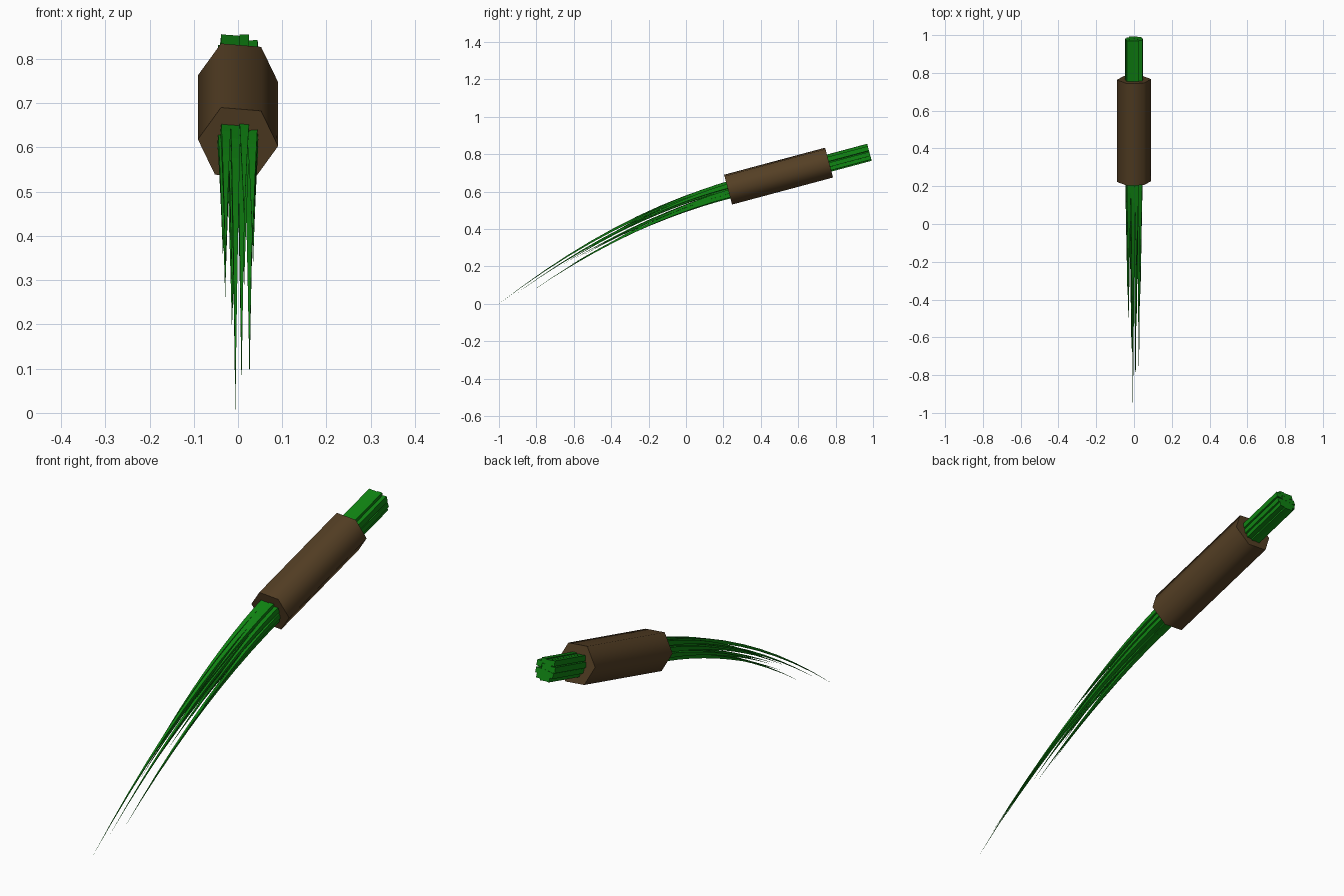
import bpy, bmesh, math, random
from mathutils import Vector

if "Cube" in bpy.data.objects:
    bpy.data.objects.remove(bpy.data.objects["Cube"])

random.seed(4)
TILT = math.radians(15)
SLOPE = math.tan(TILT)
X = Vector((1, 0, 0))


def material(name, rgb):
    m = bpy.data.materials.new(name)
    m.diffuse_color = (*rgb, 1)
    m.use_nodes = True
    m.node_tree.nodes["Principled BSDF"].inputs["Base Color"].default_value = m.diffuse_color
    return m


def axis_point(y):
    return Vector((0, y, 0.683 + (y - 0.495) * SLOPE))


def sweep(name, stations, sides, roll, mat):
    """Skin rings of (centre, slope angle, radius) into a closed solid."""
    bm = bmesh.new()
    rings = []
    for centre, ang, r in stations:
        n = Vector((0, -math.sin(ang), math.cos(ang)))
        rings.append([bm.verts.new(centre + r * (math.cos(a) * X + math.sin(a) * n))
                      for a in (roll + math.tau * i / sides for i in range(sides))])
    for a, b in zip(rings, rings[1:]):
        for i in range(sides):
            j = (i + 1) % sides
            bm.faces.new((a[i], a[j], b[j], b[i]))
    bm.faces.new(rings[0])
    bm.faces.new(rings[-1])
    bmesh.ops.recalc_face_normals(bm, faces=bm.faces)
    me = bpy.data.meshes.new(name)
    bm.to_mesh(me)
    bm.free()
    me.materials.append(mat)
    ob = bpy.data.objects.new(name, me)
    bpy.context.collection.objects.link(ob)
    return ob


brown = material("bark_brown", (0.09, 0.05, 0.018))
green = material("grass_green", (0.005, 0.23, 0.006))

# Hexagonal grip, smooth around with crisp ends
grip = sweep("grip", [(axis_point(y), TILT, 0.091) for y in (0.225, 0.765)],
             6, math.radians(-5), brown)
grip.select_set(True)
bpy.context.view_layer.objects.active = grip
bpy.ops.object.shade_smooth_by_angle(angle=math.radians(70))

# Stalks: x offset, offset across the bundle, tip y, tip z
STALKS = [
    (-0.028, 0.032, -0.50, 0.31), (-0.006, 0.030, -1.00, 0.00),
    (0.014, 0.033, -0.32, 0.43), (0.033, 0.018, -0.37, 0.38),
    (-0.034, 0.006, -0.42, 0.35), (-0.012, 0.008, -0.66, 0.21),
    (0.008, 0.010, -0.90, 0.06), (-0.029, -0.018, -0.55, 0.26),
    (-0.007, -0.016, -0.60, 0.24), (0.014, -0.014, -0.50, 0.29),
    (0.034, -0.012, -0.40, 0.33), (-0.014, -0.035, -0.63, 0.20),
    (0.006, -0.036, -0.25, 0.40), (0.026, -0.031, -0.82, 0.07),
]
BEND = 0.25
N = Vector((0, -math.sin(TILT), math.cos(TILT)))
for k, (x, n, ty, tz) in enumerate(STALKS):
    off = X * x + N * n
    r = random.uniform(0.022, 0.025) / math.sqrt(2)
    start = axis_point(BEND) + off
    # Straight part, then a parabola drooping to the tip
    st = [(axis_point(0.98) + off, TILT, r), (start, TILT, r)]
    d = start.y - ty
    drop = (start.z - SLOPE * d - tz) / d ** 2
    for i in range(1, 11):
        t = i / 10
        u = d * t
        p = Vector((x, start.y - u, start.z - SLOPE * u - drop * u * u))
        st.append((p, math.atan(SLOPE + 2 * drop * u), r * max(1 - t, 0.01)))
    sweep(f"stalk_{k + 1:02d}", st, 4,
          math.radians(45 + random.uniform(-8, 8)), green)
